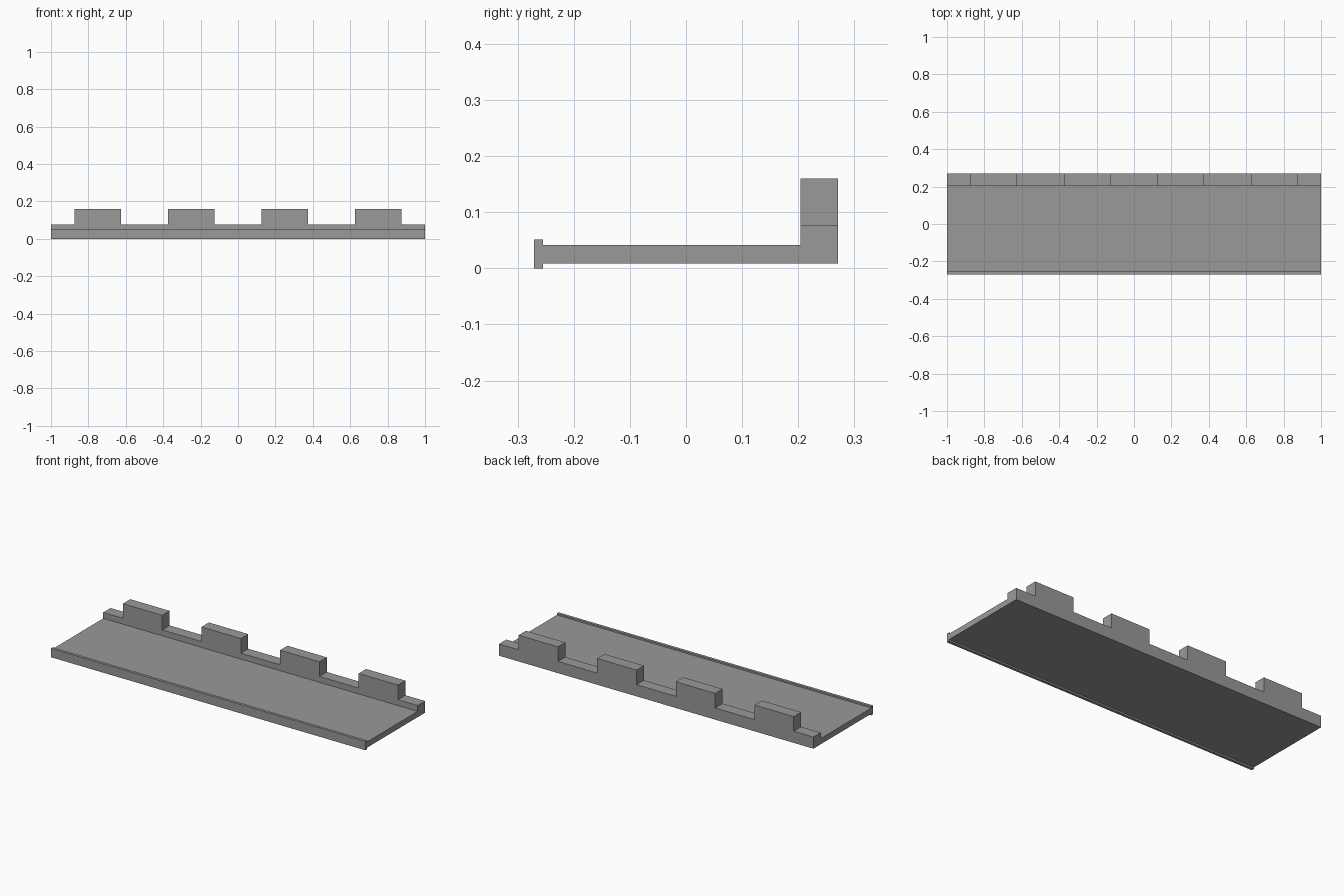
import bpy
import bmesh
from mathutils import Vector

cube = bpy.data.objects.get("Cube")
if cube:
    bpy.data.objects.remove(cube, do_unlink=True)

# Stone colour
stone = bpy.data.materials.new("grey stone")
stone.use_nodes = True
grey = (0.32, 0.32, 0.32, 1)
stone.diffuse_color = grey
stone.node_tree.nodes["Principled BSDF"].inputs["Base Color"].default_value = grey

# Levels and depths (y, z)
FRONT, LIP_BACK, WALL_FRONT, BACK = -0.271, -0.255, 0.204, 0.271
BOTTOM, DECK_TOP, LIP_TOP, WALL_TOP, MERLON_TOP = 0.009, 0.042, 0.051, 0.076, 0.16
MERLONS, PITCH, MERLON_WIDTH = 4, 0.5, 0.25

# Side profile: front lip, deck and low back wall
profile = [
    (FRONT, 0), (LIP_BACK, 0), (LIP_BACK, BOTTOM), (BACK, BOTTOM),
    (BACK, WALL_TOP), (WALL_FRONT, WALL_TOP), (WALL_FRONT, DECK_TOP),
    (LIP_BACK, DECK_TOP), (LIP_BACK, LIP_TOP), (FRONT, LIP_TOP),
]

# Stations along the wall at each side of every merlon
centres = [(i - (MERLONS - 1) / 2) * PITCH for i in range(MERLONS)]
stations = [-1]
for c in centres:
    stations += [c - MERLON_WIDTH / 2, c + MERLON_WIDTH / 2]
stations.append(1)

# Sweep the profile through the stations
bm = bmesh.new()
rings = [[bm.verts.new((x, y, z)) for y, z in profile] for x in stations]
for a, b in zip(rings, rings[1:]):
    for i in range(len(profile)):
        j = (i + 1) % len(profile)
        bm.faces.new((a[i], a[j], b[j], b[i]))
bm.faces.new(rings[0])
bm.faces.new(rings[-1])
bmesh.ops.recalc_face_normals(bm, faces=bm.faces)

# Raise the merlons from the wall top
tops = [f for f in bm.faces
        if abs(f.calc_center_median().z - WALL_TOP) < 0.001
        and any(abs(f.calc_center_median().x - c) < 0.01 for c in centres)]
raised = bmesh.ops.extrude_discrete_faces(bm, faces=tops)["faces"]
bmesh.ops.translate(bm, vec=Vector((0, 0, MERLON_TOP - WALL_TOP)),
                    verts=[v for f in raised for v in f.verts])

# Join the raised sides to the wall and tidy the flat faces
bmesh.ops.remove_doubles(bm, verts=bm.verts, dist=0.0001)
bmesh.ops.dissolve_limit(bm, angle_limit=0.01, verts=bm.verts, edges=bm.edges)
bmesh.ops.recalc_face_normals(bm, faces=bm.faces)

mesh = bpy.data.meshes.new("battlement_walkway")
bm.to_mesh(mesh)
bm.free()
mesh.materials.append(stone)
walkway = bpy.data.objects.new("battlement_walkway", mesh)
bpy.context.collection.objects.link(walkway)
